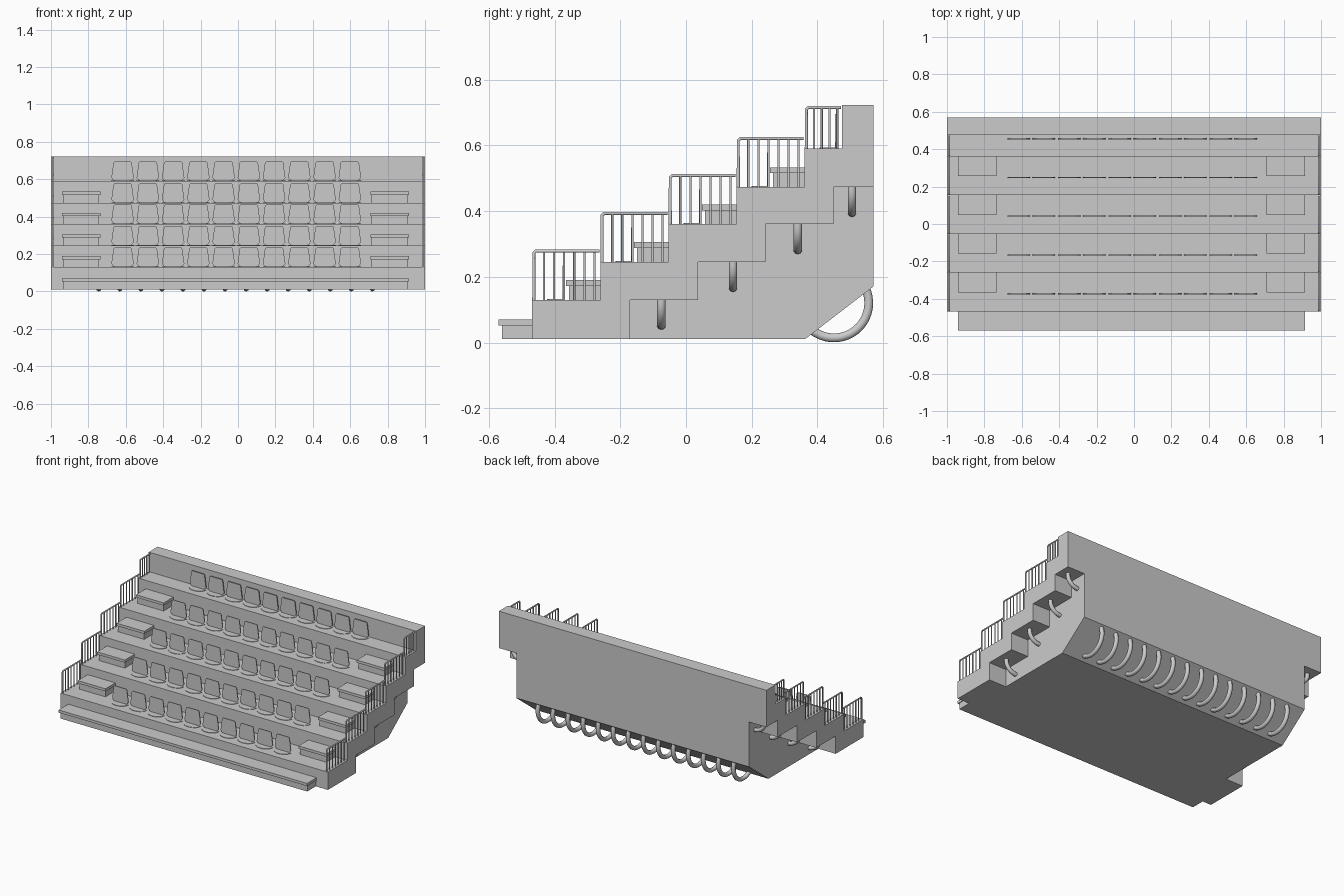
import bpy, bmesh, math
from mathutils import Vector

if "Cube" in bpy.data.objects:
    bpy.data.objects.remove(bpy.data.objects["Cube"])

STEP_Y = [-0.468, -0.26, -0.053, 0.154, 0.361, 0.475]   # risers
STEP_Z = [0.13, 0.245, 0.36, 0.473, 0.59, 0.722]        # treads
SEAT_X = [-0.617 + 0.135 * i for i in range(10)]


def finish(name, bm):
    bmesh.ops.recalc_face_normals(bm, faces=bm.faces)
    me = bpy.data.meshes.new(name)
    bm.to_mesh(me)
    bm.free()
    ob = bpy.data.objects.new(name, me)
    bpy.context.collection.objects.link(ob)
    return ob


def prism(bm, pts, shift):
    face = bm.faces.new([bm.verts.new(p) for p in pts])
    ext = bmesh.ops.extrude_face_region(bm, geom=[face])["geom"]
    bmesh.ops.translate(bm, vec=shift, verts=[v for v in ext if isinstance(v, bmesh.types.BMVert)])


def box(bm, x0, x1, y0, y1, z0, z1):
    prism(bm, [(x0, y0, z0), (x1, y0, z0), (x1, y1, z0), (x0, y1, z0)], (0, 0, z1 - z0))


def side_prism(name, profile, half):
    bm = bmesh.new()
    prism(bm, [(-half, y, z) for y, z in profile], (2 * half, 0, 0))
    return finish(name, bm)


def tubes(name, paths, radius):
    cu = bpy.data.curves.new(name, 'CURVE')
    cu.dimensions = '3D'
    cu.bevel_depth = radius
    cu.bevel_resolution = 3
    cu.use_fill_caps = True
    for path in paths:
        sp = cu.splines.new('POLY')
        sp.points.add(len(path) - 1)
        for p, co in zip(sp.points, path):
            p.co = (*co, 1)
    ob = bpy.data.objects.new(name, cu)
    bpy.context.collection.objects.link(ob)
    bpy.ops.object.select_all(action='DESELECT')
    bpy.context.view_layer.objects.active = ob
    ob.select_set(True)
    bpy.ops.object.convert(target='MESH')
    bpy.ops.object.shade_smooth_by_angle(angle=math.radians(50))


# Stepped terrace, full width
upper = [(STEP_Y[0], 0.01)]
for i, (y, z) in enumerate(zip(STEP_Y, STEP_Z)):
    upper += [(y, z), ((STEP_Y + [0.57])[i + 1], z)]
lower = [(-0.17, 0.01), (-0.17, 0.13), (0.037, 0.13), (0.037, 0.245), (0.242, 0.245),
         (0.242, 0.36), (0.449, 0.36), (0.449, 0.473), (0.57, 0.473)]
side_prism("terrace", upper + lower[::-1], 1.0)

# Narrower supporting core with sloped back underside
side_prism("core", lower + [(0.57, 0.17), (0.362, 0.01)], 0.87)

# Front entry step
bm = bmesh.new()
box(bm, -0.935, 0.91, -0.56, -0.468, 0.01, 0.052)
box(bm, -0.942, 0.915, -0.57, -0.468, 0.052, 0.07)
finish("entry_step", bm)

# Half steps in the aisles at both ends
bm = bmesh.new()
for y, z in list(zip(STEP_Y[1:5], STEP_Z[:4])):
    for x in (-0.942, 0.708):
        box(bm, x + 0.006, x + 0.2, y - 0.096, y, z, z + 0.042)
        box(bm, x, x + 0.207, y - 0.105, y, z + 0.042, z + 0.06)
finish("aisle_steps", bm)

# Seats: thin tapered backs with a low rounded pan
backs, pans = bmesh.new(), bmesh.new()
outline = [(-0.045, 0), (0.045, 0), (0.06, 0.018), (0.049, 0.098), (0.043, 0.105),
           (-0.043, 0.105), (-0.049, 0.098), (-0.06, 0.018)]
for y, z in zip(STEP_Y, STEP_Z[:5]):
    ys = y + 0.095
    for x in SEAT_X:
        prism(backs, [(x + a, ys - 0.003, z + b) for a, b in outline], (0, 0.006, 0))
        arc = [math.pi * (1 + i / 10) for i in range(11)]
        prism(pans, [(x + 0.06 * math.cos(a), ys + 0.05 * math.sin(a), z) for a in arc], (0, 0, 0.003))
finish("seat_backs", backs)
finish("seat_pans", pans)

# Railings on both sides
bars, rails = [], []
for i in range(5):
    y0, y1, z = STEP_Y[i] + 0.005, STEP_Y[i + 1] - 0.003, STEP_Z[i]
    top = z + (0.148 if i < 4 else 0.125)
    n = 7 if i < 4 else 5
    for x in (-0.988, 0.988):
        rails.append([(x, y0, z), (x, y0, top - 0.006), (x, y0 + 0.006, top), (x, y1, top)])
        for k in range(1, n):
            y = y0 + (y1 - y0) * k / (n - 0.5)
            bars.append([(x, y, z), (x, y, top)])
tubes("railing_bars", bars, 0.0035)
tubes("railing_frames", rails, 0.005)

# Bent pipes under the side overhangs
pipes = []
for y, z in zip((-0.075, 0.143, 0.34, 0.505), (0.13, 0.245, 0.36, 0.473)):
    for s in (-1, 1):
        path = [(s * 0.945, y, z + 0.003)]
        for i in range(9):
            a = math.pi / 2 * i / 8
            path.append((s * (0.865 + 0.08 * math.cos(a)), y, z - 0.01 - 0.068 * math.sin(a)))
        pipes.append(path)
tubes("side_pipes", pipes, 0.0135)

# Row of hoops under the sloped back
hoops = []
for k in range(14):
    x = -0.744 + 0.1125 * k
    hoops.append([(x, 0.45 + 0.106 * math.cos(a), 0.12 + 0.106 * math.sin(a))
                  for a in [math.radians(-130 + 175 * i / 20) for i in range(21)]])
tubes("back_hoops", hoops, 0.014)
